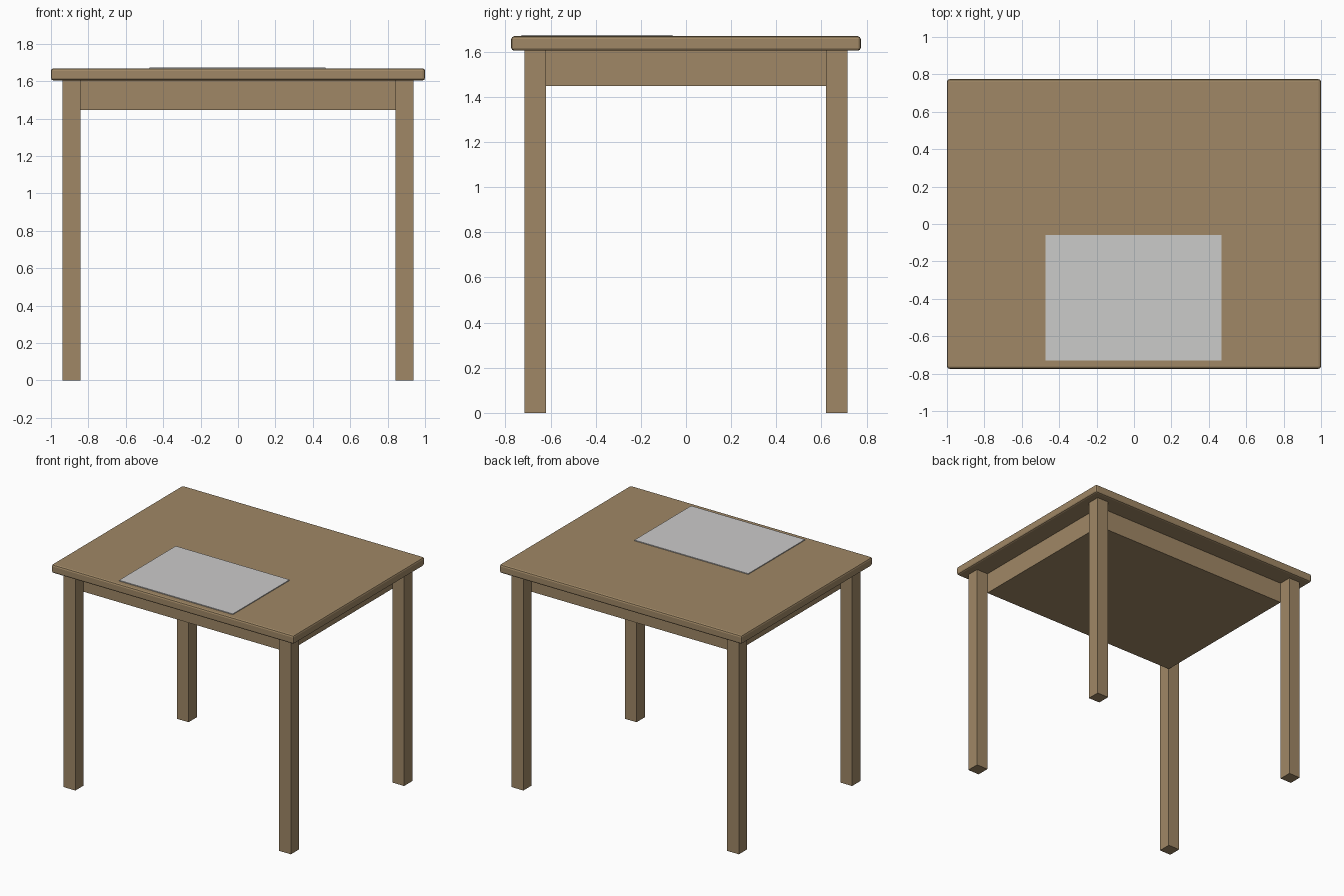
import bpy

if "Cube" in bpy.data.objects:
    bpy.data.objects.remove(bpy.data.objects["Cube"])


def material(name, rgb):
    m = bpy.data.materials.new(name)
    m.diffuse_color = (*rgb, 1.0)
    m.use_nodes = True
    m.node_tree.nodes["Principled BSDF"].inputs["Base Color"].default_value = m.diffuse_color
    return m


wood = material("light brown wood", (0.35, 0.245, 0.132))
white = material("pale grey paper", (0.60, 0.595, 0.59))


def box(name, x, y, z, mat, bevel=0.0):
    """Box from (min, max) ranges on each axis."""
    bpy.ops.mesh.primitive_cube_add(size=1)
    ob = bpy.context.object
    ob.name = name
    ob.location = [(a + b) / 2 for a, b in (x, y, z)]
    ob.scale = [b - a for a, b in (x, y, z)]
    bpy.ops.object.transform_apply(location=True, rotation=False, scale=True)
    ob.data.materials.append(mat)
    if bevel:
        mod = ob.modifiers.new("rounded_edges", 'BEVEL')
        mod.width = bevel
        mod.segments = 2
    return ob


# Tabletop with softened edges
box("tabletop", (-1, 1), (-0.774, 0.774), (1.604, 1.668), wood, bevel=0.013)

# Solid apron block between the inner faces of the legs
box("apron", (-0.842, 0.842), (-0.619, 0.619), (1.447, 1.61), wood)

# Four square legs
for side, sx in (("left", -1), ("right", 1)):
    for end, sy in (("front", -1), ("back", 1)):
        box(f"{end}_{side}_leg",
            sorted((sx * 0.842, sx * 0.938)),
            sorted((sy * 0.619, sy * 0.716)),
            (0, 1.61), wood)

# Thin sheet lying near the front edge
box("desk_sheet", (-0.472, 0.468), (-0.729, -0.06), (1.666, 1.674), white)
